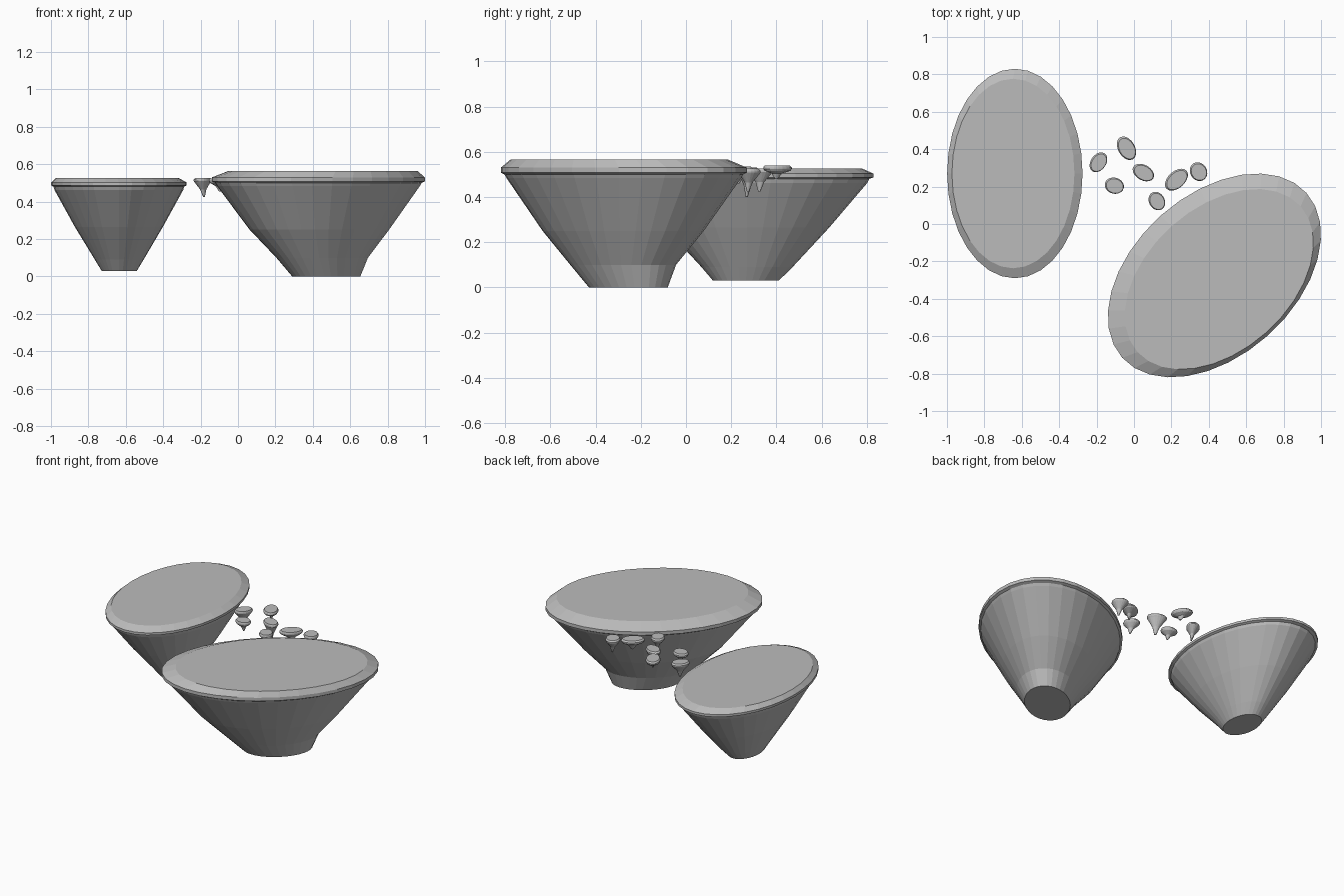
import bpy, bmesh, math

# Single stone colour
stone = bpy.data.materials.new("grey stone")
stone.diffuse_color = (0.5, 0.5, 0.5, 1)


def loft(name, centre, axes, angle, rings, sides):
    """Stack of scaled ellipses; ring = (scale, z, shift x, shift y)."""
    bm = bmesh.new()
    ca, sa = math.cos(math.radians(angle)), math.sin(math.radians(angle))
    loops = []
    for s, z, dx, dy in rings:
        loop = []
        for i in range(sides):
            t = 2 * math.pi * i / sides
            u, v = axes[0] * s * math.cos(t), axes[1] * s * math.sin(t)
            loop.append(bm.verts.new((centre[0] + dx + u * ca - v * sa,
                                      centre[1] + dy + u * sa + v * ca, z)))
        loops.append(loop)
    for a, b in zip(loops, loops[1:]):
        for i in range(sides):
            j = (i + 1) % sides
            bm.faces.new((a[i], a[j], b[j], b[i]))
    bm.faces.new(loops[0][::-1])
    bm.faces.new(loops[-1])
    me = bpy.data.meshes.new(name)
    bm.to_mesh(me)
    bm.free()
    me.materials.append(stone)
    ob = bpy.data.objects.new(name, me)
    bpy.context.collection.objects.link(ob)
    return ob


# Large floating island: tapered underside, lipped rim, flat top
loft("large_island", (0.43, -0.275), (0.661, 0.43), 41.8, [
    (0.32, 0.0, 0.042, 0.02),
    (0.43, 0.1, 0.02, -0.003),
    (0.655, 0.25, 0.005, -0.003),
    (0.955, 0.485, 0, 0),
    (0.97, 0.50, 0, 0),
    (1.0, 0.508, 0, 0),
    (1.0, 0.53, 0, 0),
    (0.885, 0.565, 0.025, -0.02)], 32)

# Small floating island
loft("small_island", (-0.637, 0.27), (0.56, 0.362), 90, [
    (0.26, 0.03, 0.002, -0.005),
    (0.36, 0.09, 0.002, 0),
    (0.65, 0.265, 0, 0),
    (0.95, 0.462, 0, 0),
    (0.965, 0.48, 0, 0),
    (1.0, 0.487, 0, 0),
    (1.0, 0.503, 0, 0),
    (0.905, 0.527, -0.009, 0)], 32)

# Pebbles drifting between them: x, y, semi axes, angle, top z, tip z
pebbles = [
    (-0.19, 0.33, 0.058, 0.041, 55, 0.527, 0.425),
    (-0.04, 0.405, 0.068, 0.045, -60, 0.54, 0.48),
    (0.05, 0.275, 0.062, 0.041, -30, 0.53, 0.40),
    (-0.105, 0.205, 0.052, 0.043, -15, 0.525, 0.455),
    (0.122, 0.123, 0.052, 0.042, 120, 0.535, 0.45),
    (0.227, 0.237, 0.072, 0.045, 42, 0.535, 0.46),
    (0.345, 0.28, 0.052, 0.045, -60, 0.525, 0.425),
]
for n, (x, y, a, b, ang, top, tip) in enumerate(pebbles, 1):
    h = top - tip
    loft(f"pebble_{n}", (x, y), (a, b), ang, [
        (0.1, tip, 0.008, -0.006),
        (0.36, tip + 0.4 * h, 0.004, -0.003),
        (0.9, top - 0.024, 0, 0),
        (1.0, top - 0.016, 0, 0),
        (1.0, top - 0.009, 0, 0),
        (0.88, top, 0.002, -0.002)], 20)
